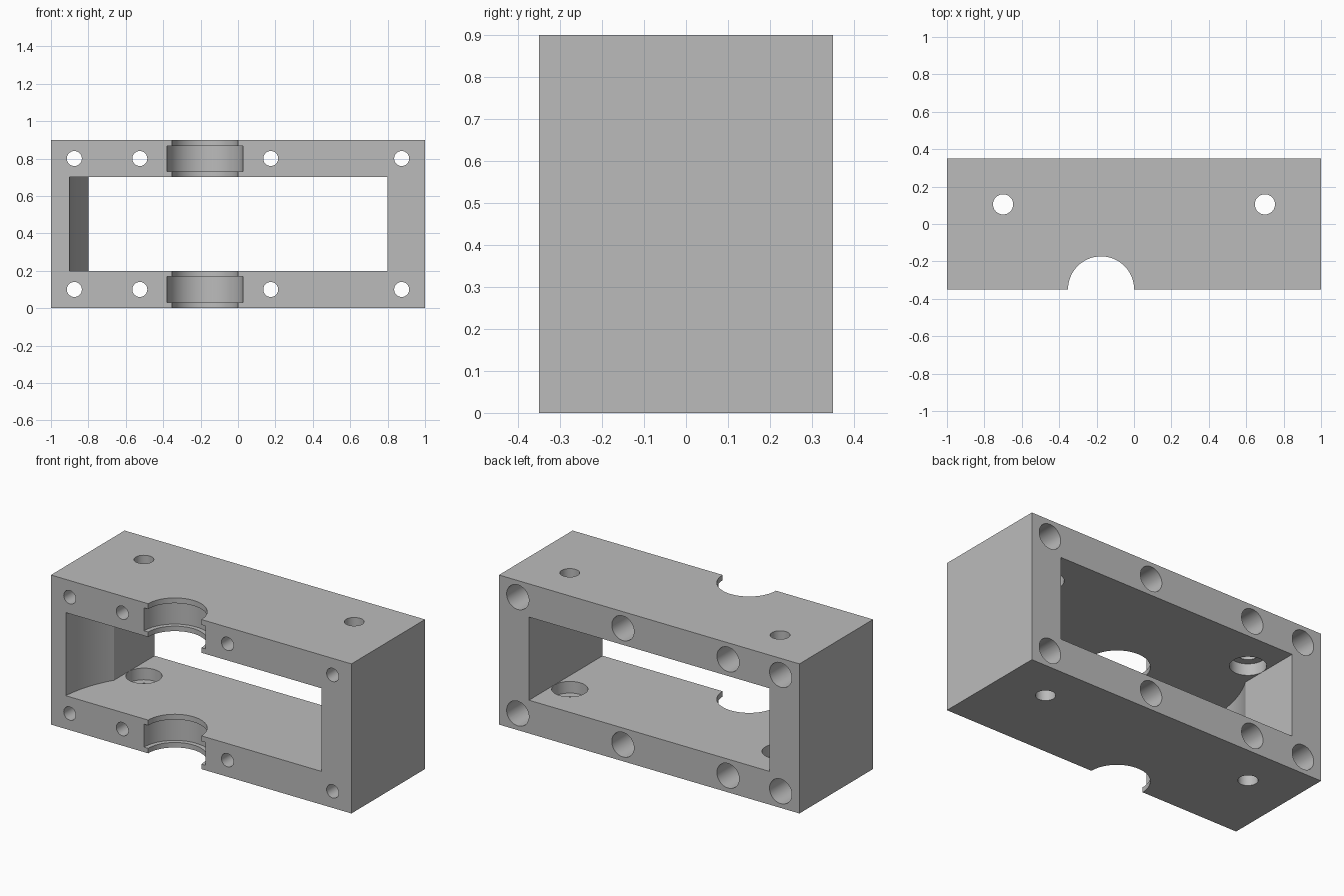
import bpy, bmesh, math
from mathutils import Matrix

if "Cube" in bpy.data.objects:
    bpy.data.objects.remove(bpy.data.objects["Cube"])

grey = bpy.data.materials.new("plain grey")
grey.diffuse_color = (0.5, 0.5, 0.5, 1)
grey.use_nodes = True
grey.node_tree.nodes["Principled BSDF"].inputs["Base Color"].default_value = grey.diffuse_color


def box(name, lo, hi):
    bm = bmesh.new()
    bmesh.ops.create_cube(bm, size=1)
    for v in bm.verts:
        v.co = [l + (c + 0.5) * (h - l) for c, l, h in zip(v.co, lo, hi)]
    return finish(name, bm)


def cylinder(name, r, start, length, axis="Z", sides=48):
    """Cylinder running from start along +z or +y."""
    bm = bmesh.new()
    bmesh.ops.create_cone(bm, cap_ends=True, segments=sides,
                          radius1=r, radius2=r, depth=length)
    bmesh.ops.translate(bm, vec=(0, 0, length / 2), verts=bm.verts)
    if axis == "Y":
        bmesh.ops.rotate(bm, cent=(0, 0, 0), verts=bm.verts,
                         matrix=Matrix.Rotation(-math.pi / 2, 3, "X"))
    bmesh.ops.translate(bm, vec=start, verts=bm.verts)
    return finish(name, bm)


def finish(name, bm):
    mesh = bpy.data.meshes.new(name)
    bm.to_mesh(mesh)
    bm.free()
    mesh.materials.append(grey)
    ob = bpy.data.objects.new(name, mesh)
    bpy.context.collection.objects.link(ob)
    return ob


def apply_boolean(target, tool, operation="DIFFERENCE"):
    mod = target.modifiers.new("cut", "BOOLEAN")
    mod.operation, mod.solver, mod.object = operation, "EXACT", tool
    bpy.context.view_layer.objects.active = target
    bpy.ops.object.modifier_apply(modifier=mod.name)
    bpy.data.objects.remove(tool)


# Outer block with the rectangular window through it
frame = box("bearing_frame", (-1, -0.35, 0), (1, 0.35, 0.9))
apply_boolean(frame, box("window", (-0.8, -0.5, 0.2), (0.8, 0.5, 0.7)))

# Curved relief in the left wall, swept around the shaft
SHAFT_X = -0.176
relief = cylinder("relief", 0.728, (SHAFT_X, -0.41, 0.2), 0.5, sides=128)
apply_boolean(relief, box("relief_limit", (-0.5, -2, 0), (2, 2, 1)))
apply_boolean(frame, relief)

# Half-round shaft openings, each with a wider bearing groove
apply_boolean(frame, cylinder("shaft", 0.177, (SHAFT_X, -0.35, -0.1), 1.1, sides=64))
for z in (0.03, 0.73):
    apply_boolean(frame, cylinder("groove", 0.204, (SHAFT_X, -0.35, z), 0.138, sides=64))

# Front-to-back bolt holes, counterbored from the back
for z in (0.1, 0.8):
    for x in (-0.875, -0.525, 0.175, 0.875):
        apply_boolean(frame, cylinder("bolt", 0.04, (x, -0.5, z), 1, "Y"))
        apply_boolean(frame, cylinder("bolt_head", 0.074, (x, 0.0, z), 0.5, "Y"))

# Vertical screw holes, counterbored from inside the window
for x in (-0.7, 0.7):
    apply_boolean(frame, cylinder("screw", 0.054, (x, 0.105, -0.1), 1.1))
    apply_boolean(frame, cylinder("screw_heads", 0.099, (x, 0.105, 0.13), 0.64))

bpy.ops.object.select_all(action="DESELECT")
frame.select_set(True)
bpy.context.view_layer.objects.active = frame
bpy.ops.object.shade_smooth_by_angle(angle=math.radians(30))
